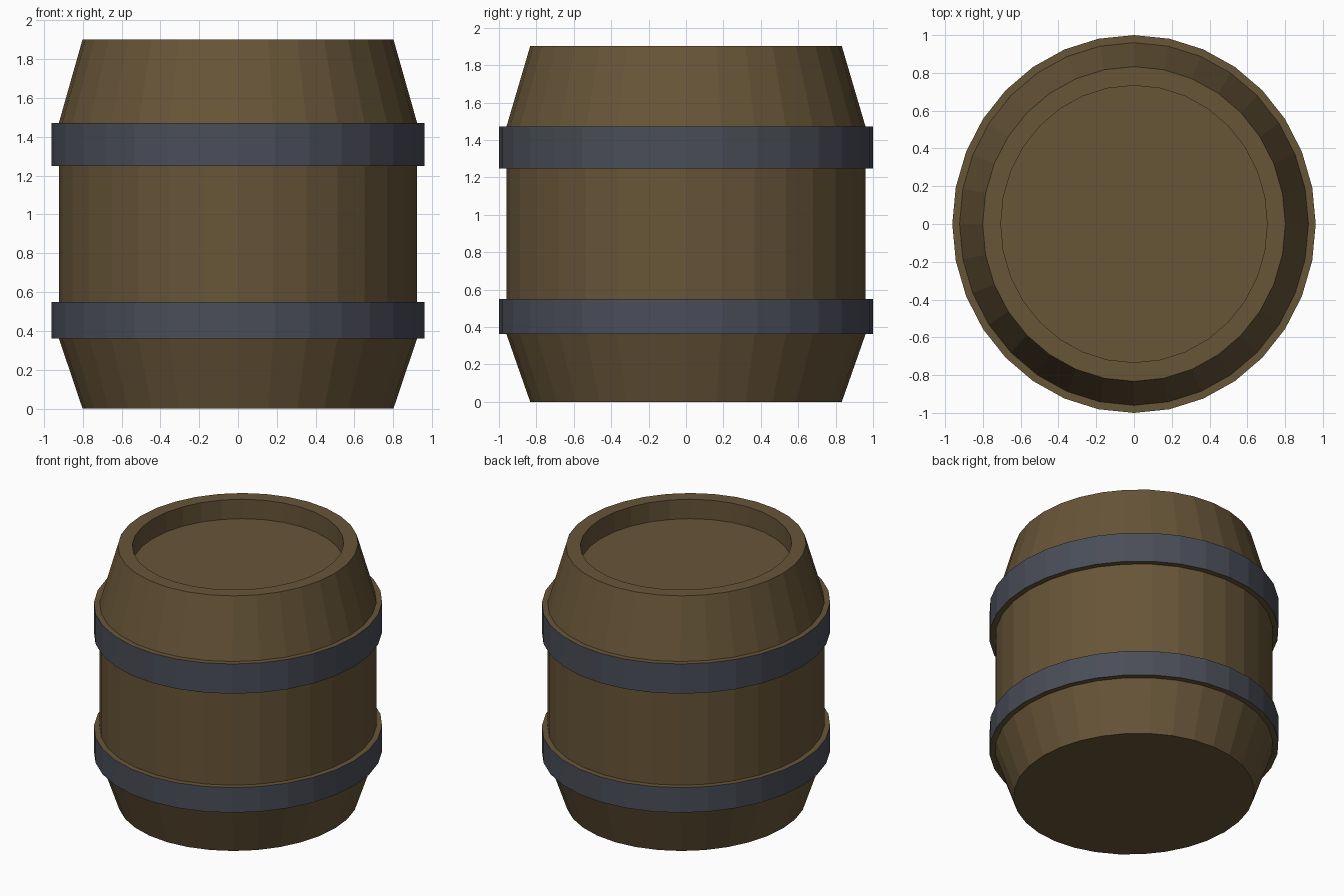
import bpy, bmesh
from math import cos, sin, tau

if "Cube" in bpy.data.objects:
    bpy.data.objects.remove(bpy.data.objects["Cube"])

SIDES = 32
X_SCALE = 0.962  # the barrel is slightly narrower across x


def material(name, color):
    m = bpy.data.materials.new(name)
    m.diffuse_color = (*color, 1)
    m.use_nodes = True
    m.node_tree.nodes["Principled BSDF"].inputs["Base Color"].default_value = m.diffuse_color
    return m


# Outline from bottom rim to recessed lid: (radius, z, material of the strip above)
WOOD, IRON = 0, 1
profile = [
    (0.833, 0.00, WOOD),   # lower taper
    (0.96, 0.362, WOOD),   # lower hoop underside
    (1.00, 0.362, IRON),   # lower hoop face
    (1.00, 0.549, WOOD),   # lower hoop ledge
    (0.96, 0.549, WOOD),   # straight middle
    (0.96, 1.249, WOOD),   # upper hoop underside
    (1.00, 1.249, IRON),   # upper hoop face
    (1.00, 1.471, WOOD),   # upper hoop ledge
    (0.96, 1.471, WOOD),   # upper taper
    (0.833, 1.902, WOOD),  # top rim
    (0.733, 1.902, WOOD),  # recess wall
    (0.733, 1.757, WOOD),  # lid
]

bm = bmesh.new()
rings = [[bm.verts.new((X_SCALE * r * cos(tau * i / SIDES), r * sin(tau * i / SIDES), z))
          for i in range(SIDES)] for r, z, _ in profile]

# Staves and hoops
for k in range(len(rings) - 1):
    a, b = rings[k], rings[k + 1]
    for i in range(SIDES):
        j = (i + 1) % SIDES
        bm.faces.new((a[i], a[j], b[j], b[i])).material_index = profile[k][2]

# Base and lid
bm.faces.new(rings[0][::-1])
bm.faces.new(rings[-1])

mesh = bpy.data.meshes.new("barrel")
bm.to_mesh(mesh)
bm.free()
mesh.materials.append(material("wood", (0.135, 0.09, 0.039)))
mesh.materials.append(material("iron", (0.068, 0.075, 0.097)))
bpy.context.collection.objects.link(bpy.data.objects.new("barrel", mesh))
